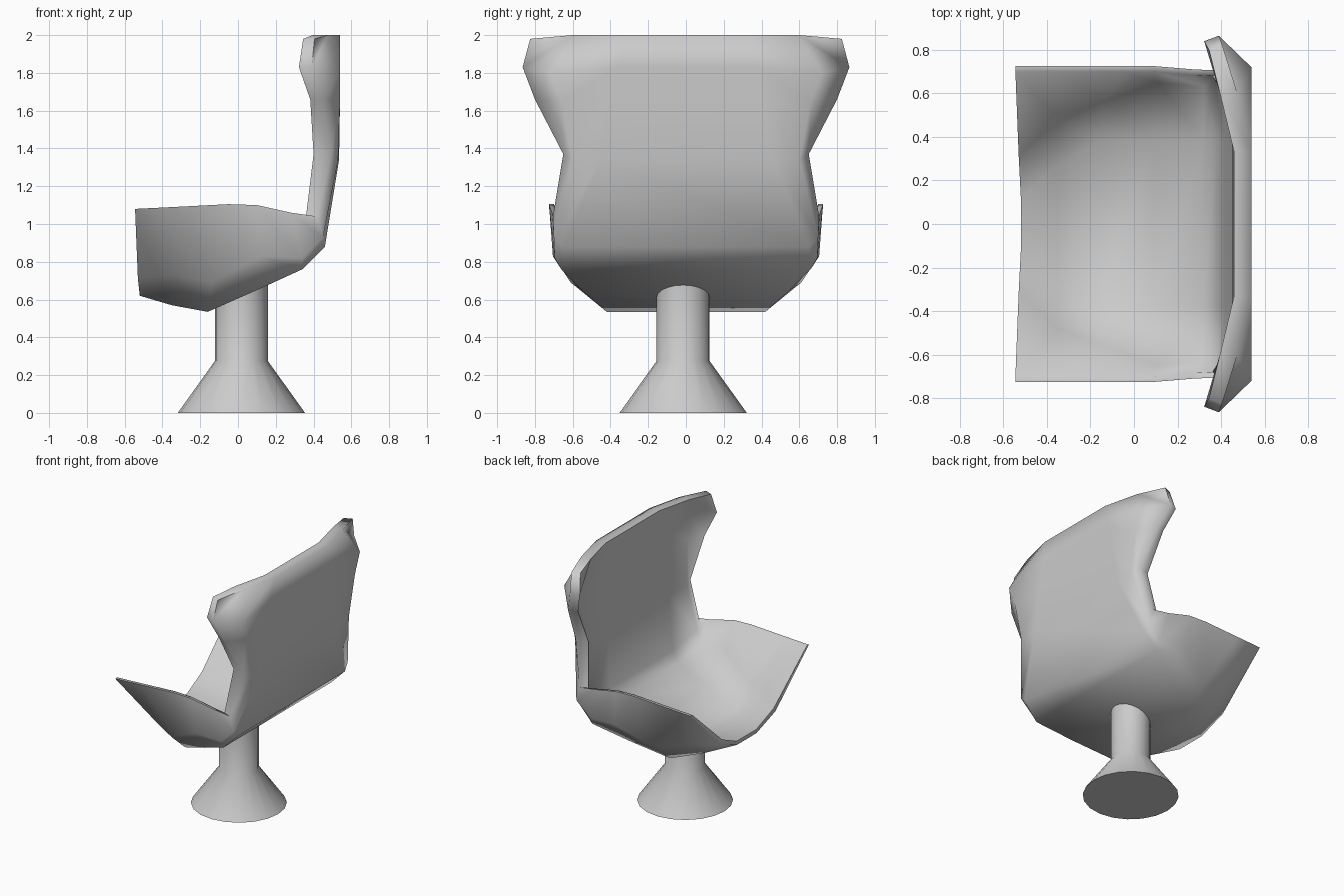
import bpy, bmesh, math

if "Cube" in bpy.data.objects:
    bpy.data.objects.remove(bpy.data.objects["Cube"])


def finish(name, bm, angle):
    bmesh.ops.recalc_face_normals(bm, faces=bm.faces)
    mesh = bpy.data.meshes.new(name)
    bm.to_mesh(mesh)
    bm.free()
    obj = bpy.data.objects.new(name, mesh)
    bpy.context.collection.objects.link(obj)
    bpy.ops.object.select_all(action='DESELECT')
    obj.select_set(True)
    bpy.context.view_layer.objects.active = obj
    bpy.ops.object.shade_smooth_by_angle(angle=math.radians(angle))
    return obj


# Bucket shell sections, from seat front edge to top of backrest:
# centre (x, z), flat half width, shoulder xyz, rim xyz, thickness (dx, dz)
sections = [
    ((-.52, .62), .12, (-.53, .34, .71), (-.545, .725, 1.08), (0, .03)),
    ((-.35, .57), .27, (-.35, .52, .73), (-.34, .725, 1.09), (0, .05)),
    ((-.16, .535), .42, (-.14, .61, .69), (-.05, .725, 1.105), (0, .06)),
    ((.10, .65), .55, (.12, .705, .83), (.10, .725, 1.10), (-.01, .07)),
    ((.34, .76), .66, (.34, .695, .82), (.28, .71, 1.06), (-.02, .08)),
    ((.46, .88), .65, (.45, .70, .93), (.42, .705, 1.04), (-.08, .04)),
    ((.535, 1.34), .45, (.53, .60, 1.34), (.49, .65, 1.37), (-.12, 0)),
    ((.54, 1.65), .40, (.54, .66, 1.65), (.45, .80, 1.66), (-.09, 0)),
    ((.54, 1.83), .36, (.54, .72, 1.80), (.39, .865, 1.83), (-.09, 0)),
    ((.54, 2.0), .33, (.475, .60, 2.0), (.405, .825, 1.98), (-.08, 0)),
]


def section_points(section, inner):
    (cx, cz), flat, shoulder, rim, (dx, dz) = section
    half = [rim, shoulder, (cx, flat, cz)]
    if inner:
        # the inside of the seat is a rounder trough than the outside
        half = [(rim[0] + .75 * dx, rim[1] - .025, rim[2]),
                (shoulder[0] + dx, shoulder[1] - .8 * dz, shoulder[2] + dz),
                (cx + dx, min(flat, .38), cz + dz)]
    return [(x, -y, z) for x, y, z in half] + half[::-1]


# Seat and backrest: closed loops round each section, joined lengthwise,
# with matching diagonals inside and outside
bm = bmesh.new()
loops = []
for s in sections:
    ring = section_points(s, False) + section_points(s, True)[::-1]
    loops.append([bm.verts.new(p) for p in ring])
n = len(loops[0])
for a, b in zip(loops, loops[1:]):
    for i in range(n):
        j = (i + 1) % n
        if abs(a[i].co.y) > abs(a[j].co.y):
            bm.faces.new((a[i], a[j], b[j]))
            bm.faces.new((a[i], b[j], b[i]))
        else:
            bm.faces.new((a[i], a[j], b[i]))
            bm.faces.new((a[j], b[j], b[i]))
for end in (loops[0], loops[-1]):
    for i in range(n // 2 - 1):
        bm.faces.new((end[i], end[i + 1], end[n - 2 - i], end[n - 1 - i]))
finish("seat_shell", bm, 75)

# Pedestal: flared foot and column, top slanted to sit inside the shell
bm = bmesh.new()
sides, cx, cy = 20, .018, -.015
rings = []
for r, z in ((.337, 0), (.14, .275), (.14, None)):
    ring = []
    for k in range(sides):
        t = 2 * math.pi * k / sides
        x, y = cx + r * math.cos(t), cy + r * math.sin(t)
        ring.append(bm.verts.new((x, y, .63 + .45 * (x - cx) if z is None else z)))
    rings.append(ring)
for a, b in zip(rings, rings[1:]):
    for k in range(sides):
        m = (k + 1) % sides
        bm.faces.new((a[k], a[m], b[m], b[k]))
bm.faces.new(rings[0][::-1])
bm.faces.new(rings[-1])
finish("pedestal", bm, 50)
